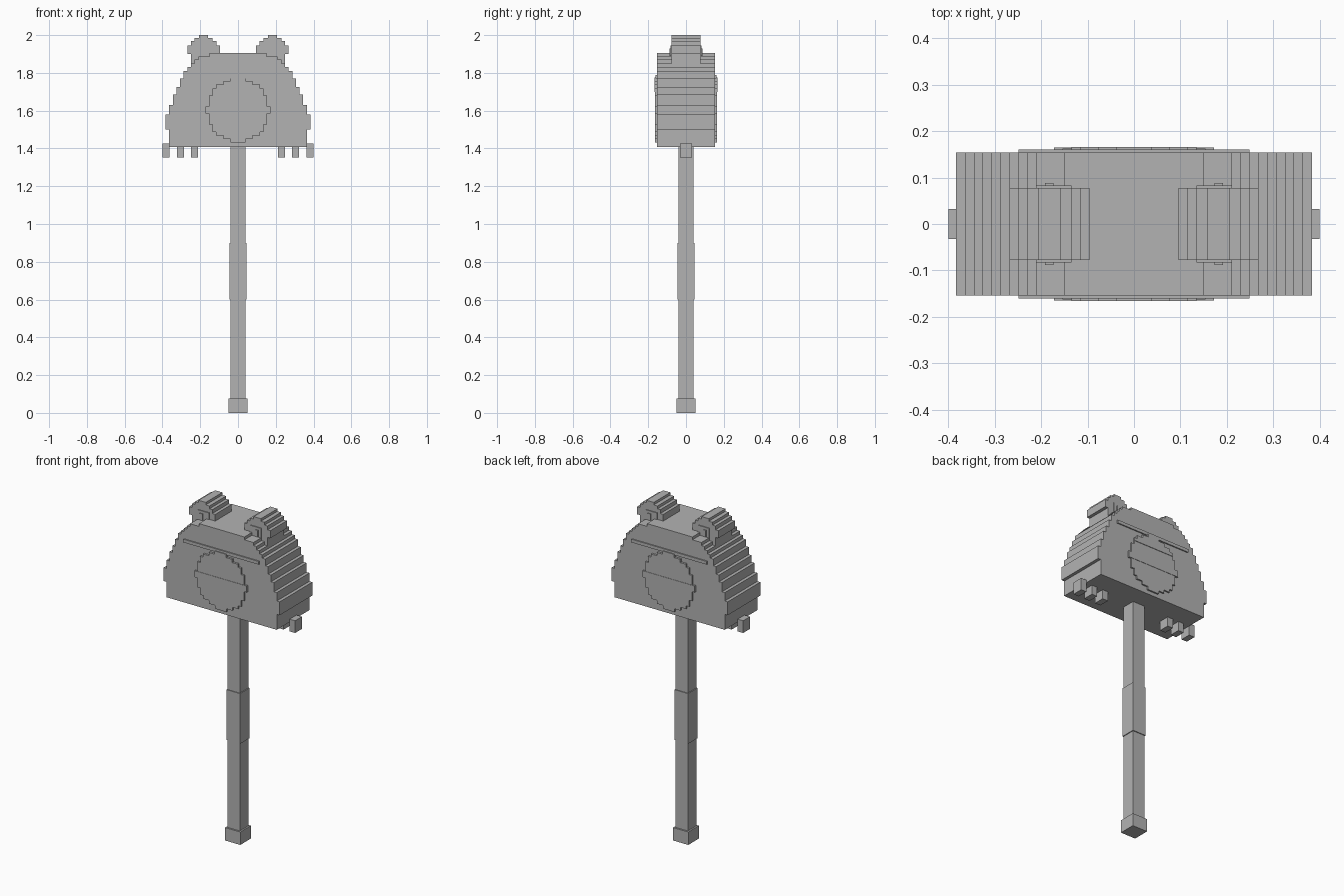
import bpy
import bmesh
import math

cube = bpy.data.objects.get("Cube")
if cube:
    bpy.data.objects.remove(cube, do_unlink=True)

STEP = 0.0192  # size of one block

grey = bpy.data.materials.new("plain grey")
grey.use_nodes = True
colour = (0.45, 0.45, 0.45, 1)
grey.diffuse_color = colour
grey.node_tree.nodes["Principled BSDF"].inputs["Base Color"].default_value = colour


def finish(name, bm):
    bmesh.ops.recalc_face_normals(bm, faces=bm.faces)
    mesh = bpy.data.meshes.new(name)
    bm.to_mesh(mesh)
    bm.free()
    mesh.materials.append(grey)
    obj = bpy.data.objects.new(name, mesh)
    bpy.context.collection.objects.link(obj)
    return obj


def box(name, x, y, z):
    """Box from (low, high) ranges."""
    bm = bmesh.new()
    bmesh.ops.create_cube(bm, size=1)
    for v in bm.verts:
        v.co = [(lo + hi) / 2 + c * (hi - lo) for c, (lo, hi) in zip(v.co, (x, y, z))]
    return finish(name, bm)


def stepped(name, base, rows, depth, cx=0):
    """Stepped outline of (half width, top height) rows, extruded through y."""
    right = []
    z = base
    for half, top in rows:
        right += [(half, z), (half, top)]
        z = top
    outline = right + [(-x, h) for x, h in reversed(right)]
    bm = bmesh.new()
    face = bm.faces.new([bm.verts.new((cx + x, -depth, h)) for x, h in outline])
    new = bmesh.ops.extrude_face_region(bm, geom=[face])["geom"]
    verts = [g for g in new if isinstance(g, bmesh.types.BMVert)]
    bmesh.ops.translate(bm, vec=(0, 2 * depth, 0), verts=verts)
    return finish(name, bm)


# Handle: shaft, grip band and end cap
for name, half, low, high in (("handle_shaft", 0.04, 0.02, 1.41),
                              ("handle_grip", 0.045, 0.6, 0.9),
                              ("handle_end", 0.05, 0, 0.077)):
    box(name, (-half, half), (-half, half), (low, high))

# Head block with stepped shoulders
stepped("head", 1.408, [
    (0.364, 1.50), (0.383, 1.58), (0.364, 1.63), (0.345, 1.685), (0.326, 1.725),
    (0.307, 1.77), (0.288, 1.81), (0.268, 1.83), (0.249, 1.85), (0.23, 1.87),
    (0.21, 1.888), (0.15, 1.905)], 0.154)

# Round raised panel on both faces
rows = []
for i in range(-9, 9):
    half = math.floor(math.sqrt(81 - (i + 0.5) ** 2) + 0.025) * STEP
    rows.append((half, 1.603 + (i + 1) * STEP))
stepped("round_panel", 1.603 - 9 * STEP, rows, 0.163)
stepped("panel_upper_band", rows[13][1], rows[14:], 0.166)
stepped("panel_middle_band", rows[7][1], rows[8:10], 0.165)

# Brow bar running across both faces
box("brow_bar", (-0.249, 0.249), (-0.161, 0.161), (1.769, 1.788))

for side, word in ((-1, "right"), (1, "left")):
    def span(a, b):
        return tuple(sorted((side * a, side * b)))

    # Rounded ear with raised inner plates
    cx = side * 0.182
    stepped(word + "_ear", 1.84, [
        (0.067, 1.90), (0.086, 1.945), (0.067, 1.968), (0.048, 1.985), (0.024, 2.0)],
        0.078, cx)
    box(word + "_ear_plate", span(0.135, 0.211), (-0.083, 0.083), (1.87, 1.945))
    box(word + "_ear_centre", span(0.173, 0.192), (-0.088, 0.088), (1.89, 1.93))

    # Three pegs under the head, the outer one set a little higher
    for n, (inner, top) in enumerate(((0.211, 1.41), (0.287, 1.41), (0.363, 1.425))):
        box(f"{word}_peg_{n + 1}", span(inner, inner + 0.037), (-0.032, 0.032), (1.352, top))
